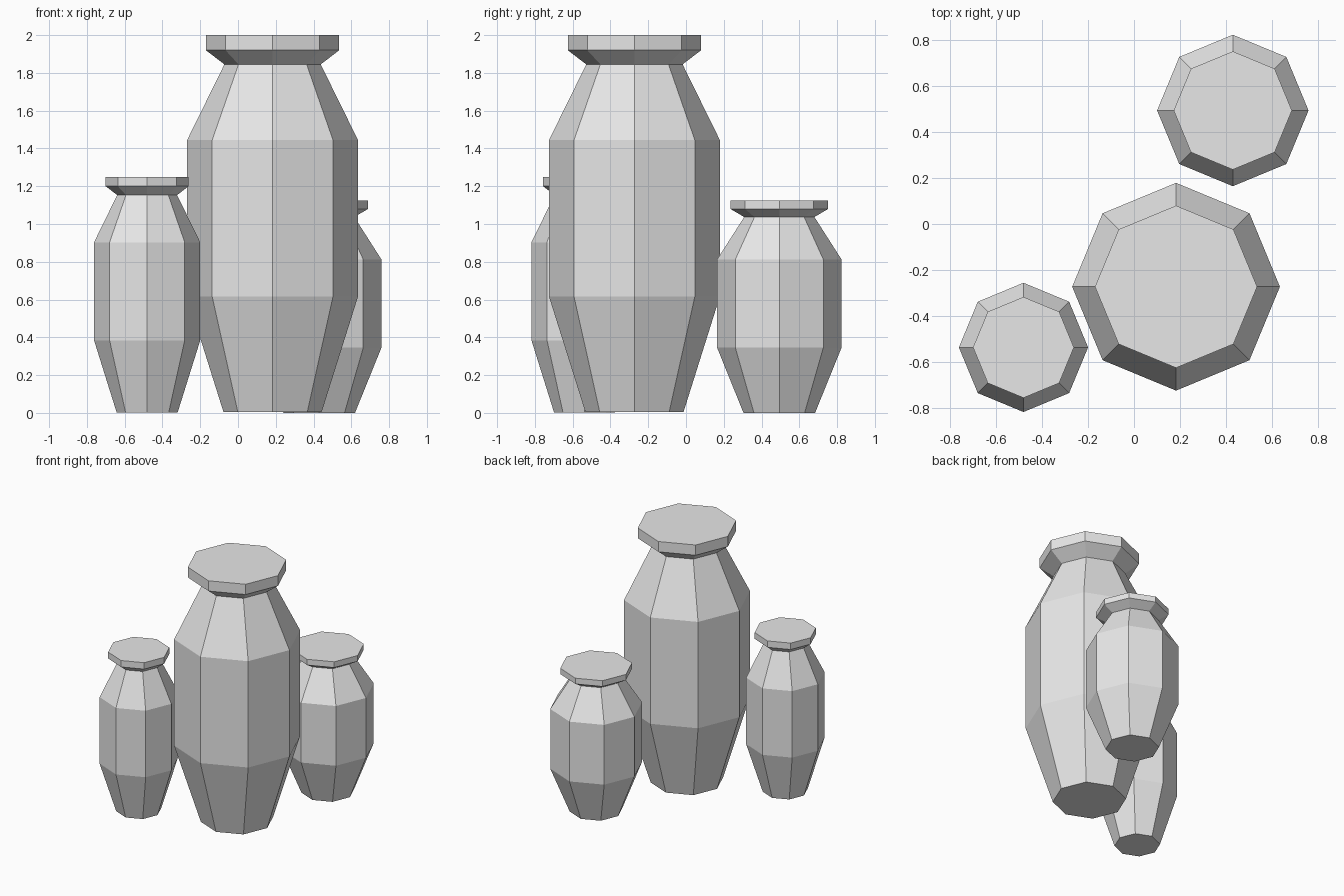
import bpy
import bmesh
from math import cos, sin, tau

cube = bpy.data.objects.get("Cube")
if cube:
    bpy.data.objects.remove(cube, do_unlink=True)

SIDES = 8

clay = bpy.data.materials.new("light_grey")
clay.use_nodes = True
clay.diffuse_color = (0.8, 0.8, 0.8, 1)
clay.node_tree.nodes["Principled BSDF"].inputs["Base Color"].default_value = (0.8, 0.8, 0.8, 1)


def lathe(name, profile, center, width, height, lift, cap_bottom, cap_top):
    """Turn a (radius, z) profile into a flat-sided vessel part."""
    bm = bmesh.new()
    rings = []
    for r, z in profile:
        rings.append([bm.verts.new((r * width * cos(tau * i / SIDES),
                                    r * width * sin(tau * i / SIDES),
                                    max(z * height, lift))) for i in range(SIDES)])
    for low, high in zip(rings, rings[1:]):
        for i in range(SIDES):
            j = (i + 1) % SIDES
            bm.faces.new((low[i], low[j], high[j], high[i]))
    if cap_bottom:
        bm.faces.new(rings[0][::-1])
    if cap_top:
        bm.faces.new(rings[-1])
    mesh = bpy.data.meshes.new(name)
    bm.to_mesh(mesh)
    bm.free()
    mesh.materials.append(clay)
    obj = bpy.data.objects.new(name, mesh)
    obj.location = (*center, 0)
    bpy.context.collection.objects.link(obj)


# Profiles of the tallest jar; the others are scaled from it
body = [(0.26, 0), (0.452, 0.615), (0.452, 1.445), (0.255, 1.845)]
lid = [(0.255, 1.845), (0.353, 1.92), (0.353, 2.0)]

# Name, centre, width scale, height scale, base lift
jars = [
    ("tall_jar", (0.183, -0.273), 1.0, 1.0, 0.005),
    ("slim_jar", (-0.481, -0.537), 0.622, 0.625, 0.003),
    ("squat_jar", (0.43, 0.494), 0.729, 0.562, 0),
]

for name, center, width, height, lift in jars:
    lathe(name + "_body", body, center, width, height, lift, True, False)
    lathe(name + "_lid", lid, center, width, height, lift, False, True)
